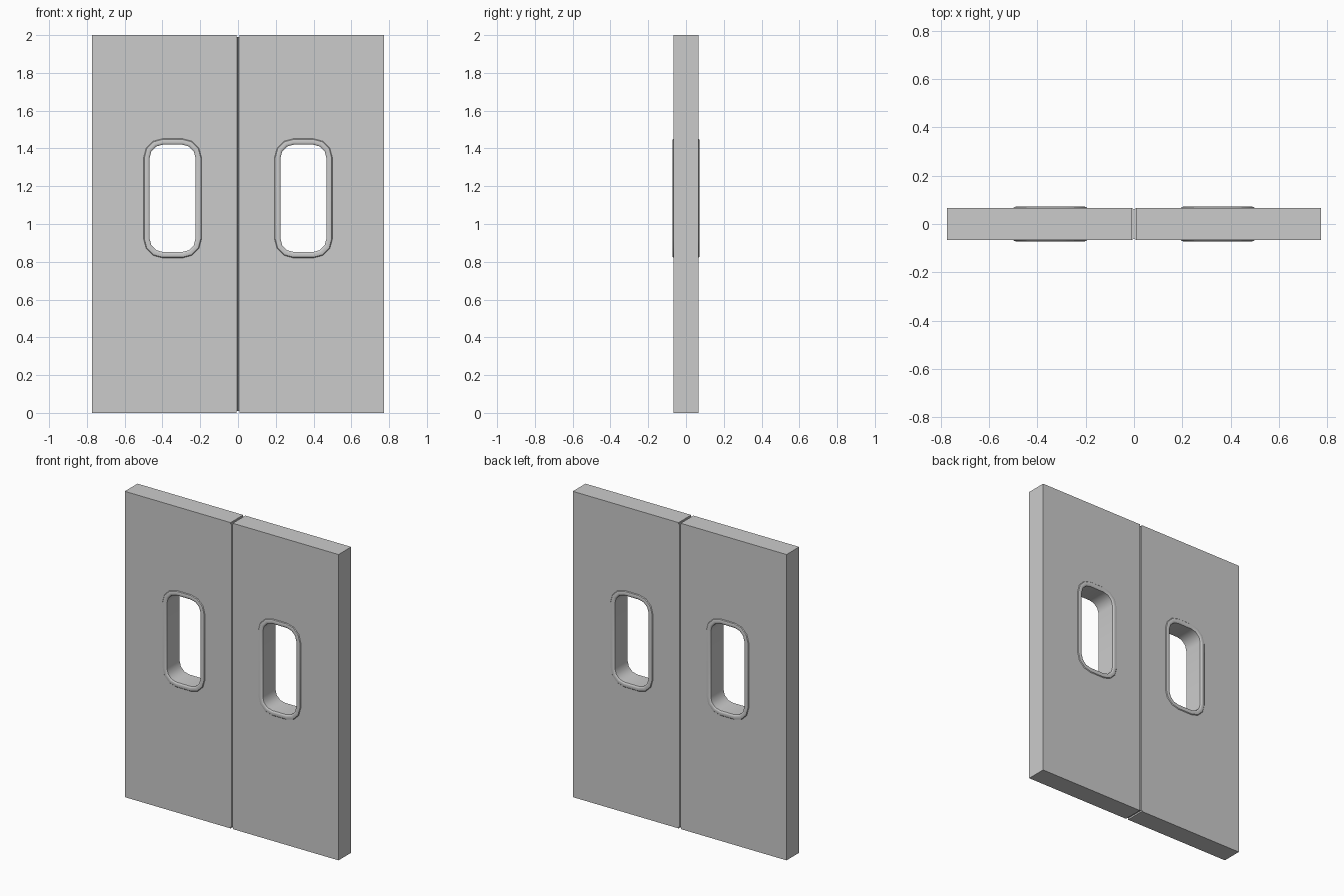
import bpy, bmesh
from math import sin, cos, pi, radians

if "Cube" in bpy.data.objects:
    bpy.data.objects.remove(bpy.data.objects["Cube"])

HALF_T = 0.0655            # half door thickness
LIP = 0.0715               # half depth of the window trim
X0, X1, H = 0.008, 0.773, 2.0
WX, WZ = 0.3465, 1.136     # window centre
WW, WH, R = 0.1215, 0.284, 0.07   # window half size, corner radius
SEG = 3


def window_loop(d):
    """Rounded rectangle of the window, offset outward by d (x, z)."""
    pts = []
    for k, (sx, sz) in enumerate([(1, 1), (-1, 1), (-1, -1), (1, -1)]):
        cx, cz = WX + sx * (WW - R), WZ + sz * (WH - R)
        for i in range(SEG + 1):
            a = (k + i / SEG) * pi / 2
            pts.append((cx + (R + d) * cos(a), cz + (R + d) * sin(a)))
    return pts


def finish(bm, name, side, smooth=False):
    for v in bm.verts:
        v.co.x *= side
    bmesh.ops.recalc_face_normals(bm, faces=bm.faces)
    me = bpy.data.meshes.new(name)
    bm.to_mesh(me)
    bm.free()
    ob = bpy.data.objects.new(name, me)
    bpy.context.collection.objects.link(ob)
    if smooth:
        bpy.ops.object.select_all(action='DESELECT')
        ob.select_set(True)
        bpy.context.view_layer.objects.active = ob
        bpy.ops.object.shade_smooth_by_angle(angle=radians(35))


def bridge_rings(bm, rings, closed):
    """Quads between successive closed rings of vertices."""
    n = len(rings)
    for i in range(n if closed else n - 1):
        a, b = rings[i], rings[(i + 1) % n]
        for j in range(len(a)):
            k = (j + 1) % len(a)
            bm.faces.new((a[j], a[k], b[k], b[j]))


def door_panel(name, side):
    bm = bmesh.new()
    edges = []
    for loop in ([(X0, 0), (X1, 0), (X1, H), (X0, H)], window_loop(0.012)):
        vs = [bm.verts.new((x, -HALF_T, z)) for x, z in loop]
        edges += [bm.edges.new((vs[i - 1], vs[i])) for i in range(len(vs))]
    bmesh.ops.triangle_fill(bm, edges=edges, use_beauty=True)
    ext = bmesh.ops.extrude_face_region(bm, geom=bm.faces[:], use_keep_orig=True)
    for v in ext["geom"]:
        if isinstance(v, bmesh.types.BMVert):
            v.co.y = HALF_T
    finish(bm, name, side)


def window_trim(name, side):
    # half profile: (offset from opening, depth), mirrored to the back
    half = [(0.0, HALF_T), (0.006, LIP - 0.001), (0.011, LIP), (0.021, LIP),
            (0.028, LIP - 0.0015), (0.033, HALF_T - 0.001)]
    profile = half + [(d, -y) for d, y in reversed(half)]
    # the buried back of the trim sits inside the door
    profile[len(half):len(half)] = [(0.02, HALF_T - 0.01), (0.02, -HALF_T + 0.01)]
    bm = bmesh.new()
    rings = [[bm.verts.new((x, y, z)) for x, z in window_loop(d)] for d, y in profile]
    bridge_rings(bm, rings, True)
    finish(bm, name, side, True)


def edge_seal(name, side):
    # thin chamfered strip filling the gap on the meeting edge
    y, c = HALF_T - 0.002, 0.004
    profile = [(X0, -y), (0.004, -y), (0.001, -y + c),
               (0.001, y - c), (0.004, y), (X0, y)]
    bm = bmesh.new()
    rings = [[bm.verts.new((px, py, z)) for px, py in profile] for z in (0.01, H - 0.01)]
    bridge_rings(bm, rings, False)
    for r in rings:
        bm.faces.new(r)
    finish(bm, name, side)


for label, side in (("left", -1), ("right", 1)):
    door_panel(label + "_door_panel", side)
    window_trim(label + "_window_trim", side)
    edge_seal(label + "_edge_seal", side)
